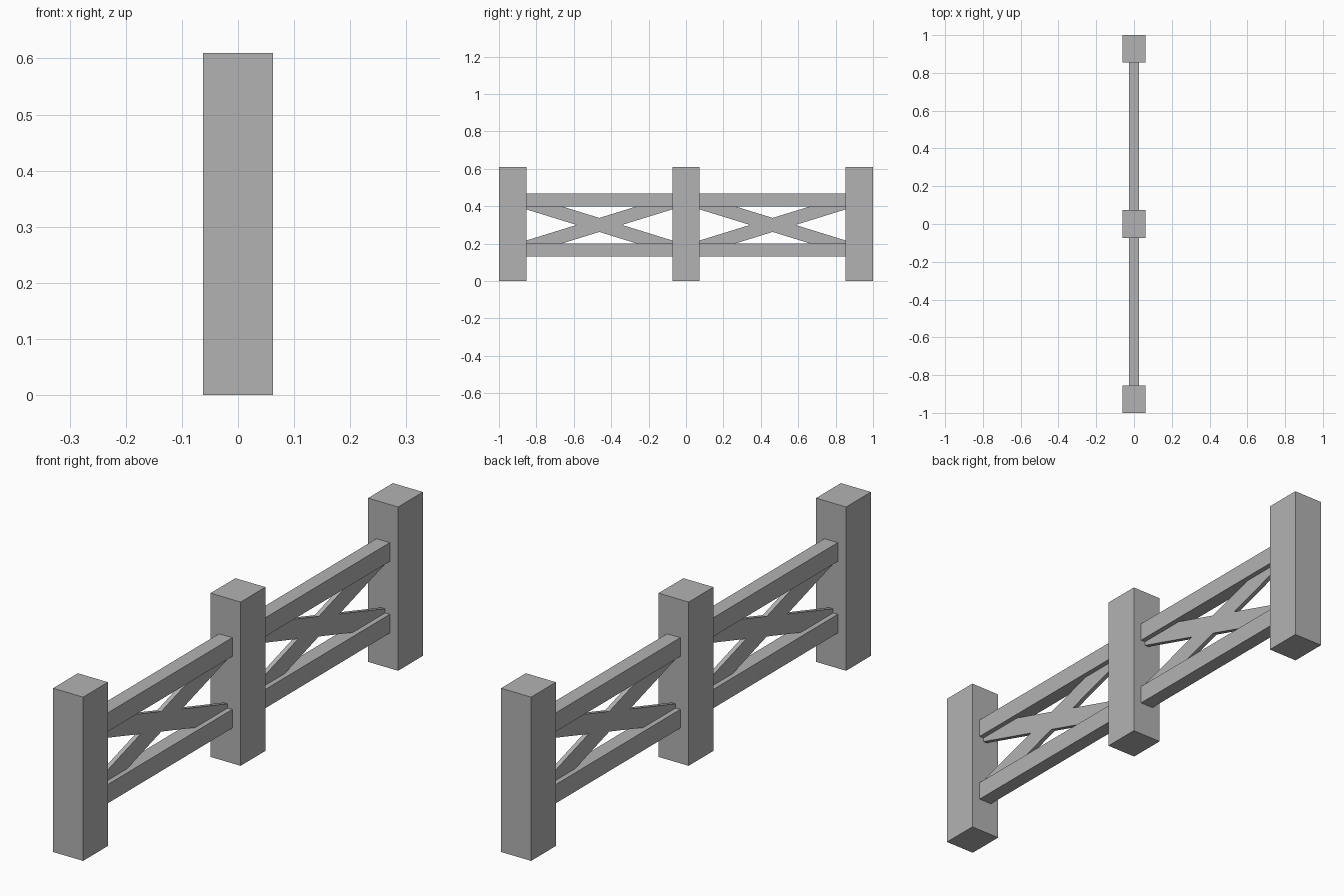
import bpy, bmesh

if "Cube" in bpy.data.objects:
    bpy.data.objects.remove(bpy.data.objects["Cube"])

POST_W, POST_D, POST_H = 0.124, 0.146, 0.61
RAIL_T, BRACE_T = 0.055, 0.017
MID_Z = 0.30

# Dark grey paint shared by every part
paint = bpy.data.materials.new("grey_paint")
paint.diffuse_color = (0.45, 0.45, 0.45, 1)
paint.use_nodes = True
paint.node_tree.nodes["Principled BSDF"].inputs["Base Color"].default_value = paint.diffuse_color


def prism(name, outline, thickness):
    """Extrude a (y, z) outline along x, centred on x = 0."""
    bm = bmesh.new()
    face = bm.faces.new([bm.verts.new((-thickness / 2, y, z)) for y, z in outline])
    ext = bmesh.ops.extrude_face_region(bm, geom=[face])
    verts = [v for v in ext["geom"] if isinstance(v, bmesh.types.BMVert)]
    bmesh.ops.translate(bm, verts=verts, vec=(thickness, 0, 0))
    bmesh.ops.recalc_face_normals(bm, faces=bm.faces)
    mesh = bpy.data.meshes.new(name)
    bm.to_mesh(mesh)
    bm.free()
    mesh.materials.append(paint)
    obj = bpy.data.objects.new(name, mesh)
    bpy.context.collection.objects.link(obj)
    return obj


def box(name, y0, y1, z0, z1, thickness):
    return prism(name, [(y0, z0), (y1, z0), (y1, z1), (y0, z1)], thickness)


# Three square posts
for label, y in (("front", -1 + POST_D / 2), ("middle", 0), ("back", 1 - POST_D / 2)):
    box(f"{label}_post", y - POST_D / 2, y + POST_D / 2, 0, POST_H, POST_W)

inner, outer = POST_D / 2, 1 - POST_D
half = (outer - inner) / 2
slope, h = 0.309, 0.0375      # brace pitch and vertical half-thickness

for label, s in (("front", -1), ("back", 1)):
    yc = s * (inner + outer) / 2
    # Lower and upper rails
    for level, z0, z1 in (("lower", 0.131, 0.201), ("upper", 0.398, 0.468)):
        box(f"{label}_{level}_rail", yc - half, yc + half, z0, z1, RAIL_T)
    # Crossed braces as one X outline, ends tucked into the rails
    rise = half * slope
    right = [(half, -rise - h), (half, -rise + h), (h / slope, 0),
             (half, rise - h), (half, rise + h), (0, h)]
    outline = right + [(-y, -z) for y, z in right]
    prism(f"{label}_cross_brace", [(yc + y, MID_Z + z) for y, z in outline], BRACE_T)
